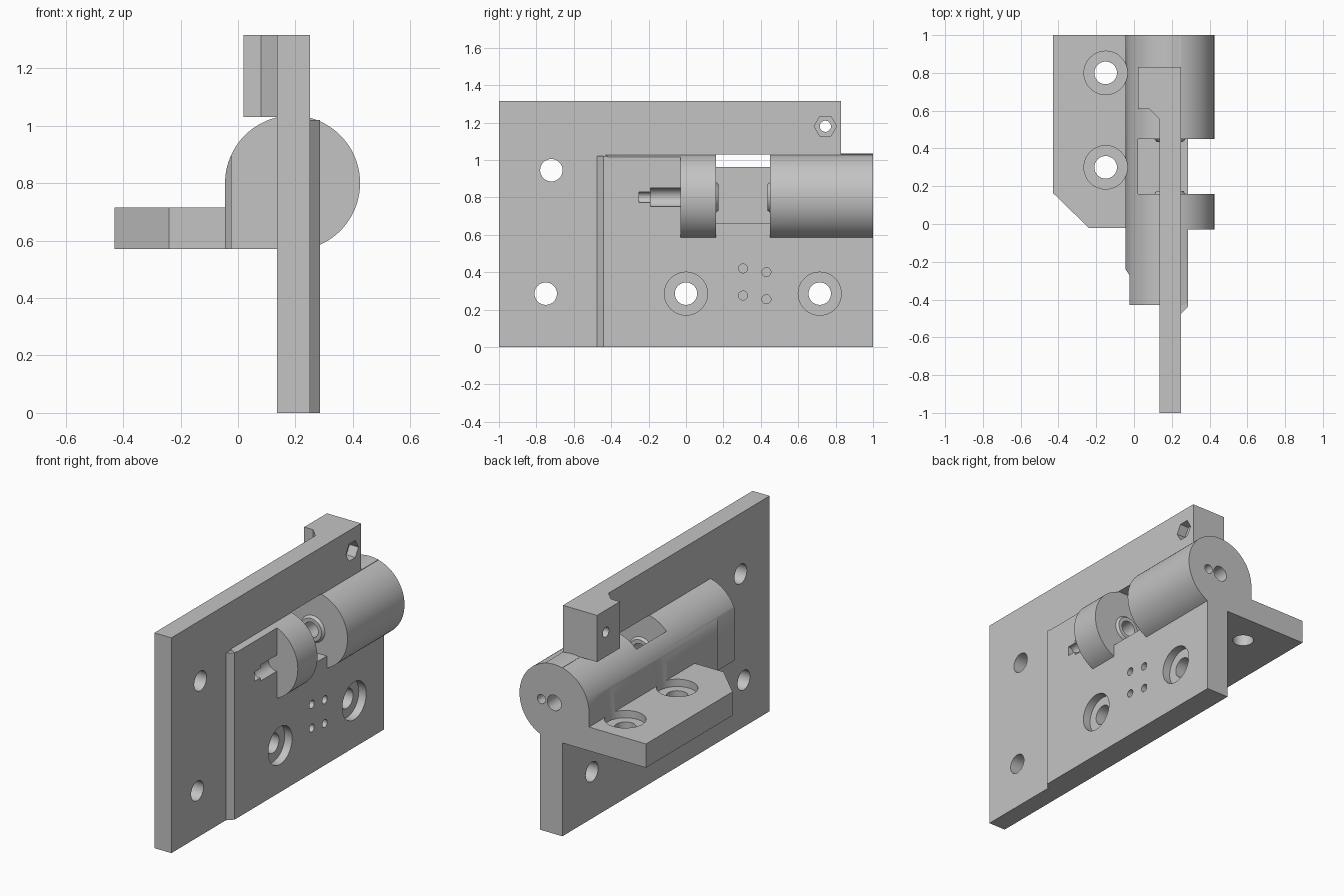
import bpy, bmesh, math
from mathutils import Vector

if "Cube" in bpy.data.objects:
    bpy.data.objects.remove(bpy.data.objects["Cube"])

grey = bpy.data.materials.new("light grey")
grey.diffuse_color = (0.55, 0.55, 0.55, 1)
grey.use_nodes = True
grey.node_tree.nodes["Principled BSDF"].inputs["Base Color"].default_value = grey.diffuse_color

CX, CZ, R = 0.19, 0.80, 0.235          # barrel axis and radius
FACE = 0.285                           # raised pad face


def place(axis, p, t):
    """Put a 2D profile point on the plane crossing the axis at t."""
    a, b = p
    return {'x': (t, a, b), 'y': (a, t, b), 'z': (a, b, t)}[axis]


def loft(name, axis, pts0, lo, pts1, hi):
    bm = bmesh.new()
    a = [bm.verts.new(place(axis, p, lo)) for p in pts0]
    b = [bm.verts.new(place(axis, p, hi)) for p in pts1]
    n = len(a)
    bm.faces.new(a)
    bm.faces.new(b)
    for i in range(n):
        bm.faces.new((a[i], a[(i + 1) % n], b[(i + 1) % n], b[i]))
    bmesh.ops.recalc_face_normals(bm, faces=bm.faces)
    me = bpy.data.meshes.new(name)
    bm.to_mesh(me)
    bm.free()
    ob = bpy.data.objects.new(name, me)
    me.materials.append(grey)
    bpy.context.collection.objects.link(ob)
    return ob


def prism(name, axis, pts, lo, hi):
    return loft(name, axis, pts, lo, pts, hi)


def arc(cx, cy, r, a0, a1, n):
    return [(cx + r * math.cos(a0 + (a1 - a0) * i / n),
             cy + r * math.sin(a0 + (a1 - a0) * i / n)) for i in range(n + 1)]


def circle(cx, cy, r, n=32):
    return arc(cx, cy, r, 0, math.tau, n)[:-1]


def rect(x0, y0, x1, y1):
    return [(x0, y0), (x1, y0), (x1, y1), (x0, y1)]


def combine(op, tool):
    m = body.modifiers.new(op, 'BOOLEAN')
    m.operation, m.solver, m.object = op, 'EXACT', tool
    bpy.context.view_layer.objects.active = body
    bpy.ops.object.modifier_apply(modifier=m.name)
    bpy.data.objects.remove(tool, do_unlink=True)


def add(*args):
    combine('UNION', prism("part", *args))


def cut(*args):
    combine('DIFFERENCE', prism("cutter", *args))


# Main plate with stepped top rail
body = prism("latch_body", 'x', [(-1, 0), (1, 0), (1, 1.03), (0.83, 1.03),
                                 (0.83, 1.315), (-1, 1.315)], 0.135, 0.25)

# Barrel housing and raised pad in one profile
t = math.acos((FACE - CX) / R)
add('y', [(FACE, 0)] + arc(CX, CZ, R, t, math.pi, 36)
    + [(-0.045, 0.57), (0.135, 0.57), (0.135, 0)], -0.43, 1)

# Sloped front edge of the raised pad
add('z', [(0.2, -0.475), (0.25, -0.475), (FACE, -0.44), (FACE, -0.42),
          (0.2, -0.42)], 0, 1.02)

# Chamfered front corner of the housing
cut('z', [(-0.1, -0.5), (-0.025, -0.5), (-0.025, -0.27), (-0.045, -0.24),
          (-0.1, -0.24)], 0.5, 1.1)

# Outer barrel knuckles
h = R * math.sin(t)
for y0, y1 in ((-0.03, 0.16), (0.45, 1)):
    add('y', [(0.26, CZ - h)] + arc(CX, CZ, R, -t, t, 28)
        + [(0.26, CZ + h)], y0, y1)

# Side bracket
add('z', [(0, -0.02), (-0.24, -0.02), (-0.43, 0.165), (-0.43, 1), (0, 1)],
    0.57, 0.715)

# Rail end block
add('z', [(0.15, 0.555), (0.135, 0.555), (0.08, 0.61), (0.02, 0.61),
          (0.02, 0.83), (0.15, 0.83)], 1.03, 1.315)

# Pocket between the knuckles
cut('y', rect(0.02, 0.66, 0.5, 1.03), 0.16, 0.45)

# Tapered bearing bosses in the pocket
for y0, y1 in ((0.15, 0.175), (0.46, 0.435)):
    combine('UNION', loft("boss", 'y', circle(CX, CZ, 0.09), y0,
                          circle(CX, CZ, 0.07), y1))

# Axle bore, small pin hole and stepped groove in the pad
cut('y', circle(CX, CZ, 0.047), -0.02, 1.1)
cut('y', circle(0.277, CZ, 0.028, 24), 0.7, 1.1)
cut('y', circle(0.277, CZ, 0.05), -0.19, -0.03)
cut('y', circle(0.277, CZ, 0.03, 24), -0.25, -0.18)

# Plate screw holes, two of them counterbored
for y, z in ((-0.72, 0.945), (-0.75, 0.285), (0, 0.285), (0.715, 0.285)):
    cut('x', circle(y, z, 0.06), 0.05, 0.4)
    if y >= 0:
        cut('x', circle(y, z, 0.115, 48), 0.235, 0.4)

# Four small stepped holes
for y, z in ((0.305, 0.42), (0.43, 0.4), (0.305, 0.275), (0.43, 0.255)):
    cut('x', circle(y, z, 0.024, 20), 0.19, 0.4)

# Bracket screw holes
for y in (0.3, 0.8):
    cut('z', circle(-0.15, y, 0.06), 0.5, 0.8)
    cut('z', circle(-0.15, y, 0.115, 48), 0.67, 1.1)

# Hex nut recess and bolt hole in the rail
cut('x', circle(0.745, 1.18, 0.03, 24), -0.1, 0.4)
cut('x', circle(0.745, 1.18, 0.06, 6), 0.19, 0.4)

# Smooth curved walls, sharp edges
bpy.ops.object.select_all(action='DESELECT')
body.select_set(True)
bpy.context.view_layer.objects.active = body
bpy.ops.object.shade_smooth_by_angle(angle=math.radians(25))
